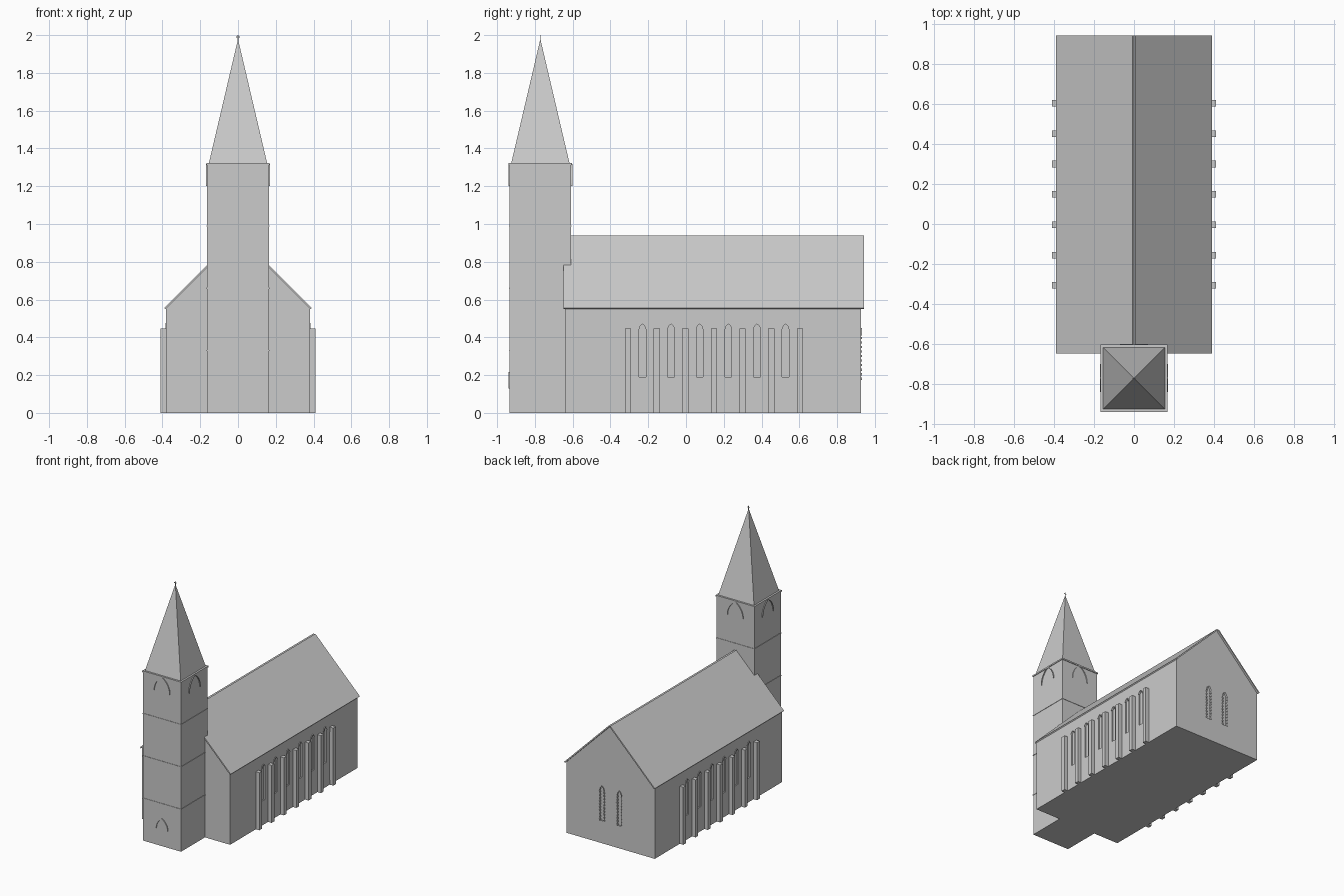
import bpy, bmesh, math
from mathutils import Vector, Matrix

if "Cube" in bpy.data.objects:
    bpy.data.objects.remove(bpy.data.objects["Cube"])

stone = bpy.data.materials.new("grey stone")
stone.diffuse_color = (0.6, 0.6, 0.6, 1)
stone.use_nodes = True
stone.node_tree.nodes["Principled BSDF"].inputs["Base Color"].default_value = stone.diffuse_color


def make(name, bm):
    bmesh.ops.recalc_face_normals(bm, faces=bm.faces)
    me = bpy.data.meshes.new(name)
    bm.to_mesh(me)
    bm.free()
    me.materials.append(stone)
    ob = bpy.data.objects.new(name, me)
    bpy.context.collection.objects.link(ob)
    return ob


def add_box(bm, x0, x1, y0, y1, z0, z1):
    m = Matrix.Translation(((x0 + x1) / 2, (y0 + y1) / 2, (z0 + z1) / 2))
    m = m @ Matrix.Diagonal((x1 - x0, y1 - y0, z1 - z0, 1))
    bmesh.ops.create_cube(bm, size=1, matrix=m)


def add_prism(bm, pts, depth):
    """Extrude a closed outline of 3D points along the vector depth."""
    f = bm.faces.new([bm.verts.new(p) for p in pts])
    ext = bmesh.ops.extrude_face_region(bm, geom=[f])["geom"]
    bmesh.ops.translate(bm, vec=depth, verts=[v for v in ext if isinstance(v, bmesh.types.BMVert)])


def arch(w, h, n=8):
    """Pointed arch as (u, v) points, half width w and height h."""
    r = (w * w + h * h) / (2 * w)
    a = math.asin(h / r)
    right = [(w - r + r * math.cos(a * i / n), r * math.sin(a * i / n)) for i in range(n + 1)]
    return right + [(-u, v) for u, v in right[-2::-1]]


def add_hood(bm, centre, out, w, h, t=0.005, d=0.007):
    """Thin pointed-arch moulding standing proud of a wall facing out."""
    c, o = Vector(centre), Vector(out)
    side = Vector((0, 0, 1)).cross(o)
    ring = arch(w, h) + arch(w - t, h - t)[::-1]
    n = len(ring)
    base = c - o * 0.002
    vs = [[bm.verts.new(base + side * u + Vector((0, 0, v)) + o * k) for u, v in ring] for k in (0, d)]
    for i in range(n):
        j = (i + 1) % n
        bm.faces.new((vs[0][i], vs[0][j], vs[1][j], vs[1][i]))
    for row in vs:
        for i in range(n // 2 - 1):
            bm.faces.new((row[i], row[i + 1], row[n - 2 - i], row[n - 1 - i]))


def add_opening(bm, centre, out, w, h, spring, depth):
    """Pointed window solid used to cut a shallow niche."""
    c, o = Vector(centre), Vector(out)
    side = Vector((0, 0, 1)).cross(o)
    outline = [(w, -spring)] + arch(w, h) + [(-w, -spring)]
    add_prism(bm, [c - o * depth + side * u + Vector((0, 0, v)) for u, v in outline], o * (depth + 0.02))


TY, TW = -0.771, 0.163          # tower centre and half width
bays = [-0.307 + 0.1517 * i for i in range(7)]

# nave with gables
bm = bmesh.new()
gable = [(-0.38, 0), (0.38, 0), (0.38, 0.553), (0, 0.932), (-0.38, 0.553)]
add_prism(bm, [(x, -0.64, z) for x, z in gable], Vector((0, 1.567, 0)))
nave = make("nave", bm)

# niches for side and rear windows
bm = bmesh.new()
for s in (-1, 1):
    for y in bays[:-1]:
        add_opening(bm, (s * 0.38, y + 0.076, 0.445), (s, 0, 0), 0.018, 0.025, 0.255, 0.01)
    add_opening(bm, (s * 0.075, 0.927, 0.41), (0, 1, 0), 0.018, 0.035, 0.235, 0.01)
cutter = make("window_cutter", bm)
cutter.hide_render = True
cutter.hide_viewport = True
cutter.display_type = 'WIRE'
mod = nave.modifiers.new("windows", 'BOOLEAN')
mod.object = cutter
mod.operation = 'DIFFERENCE'
mod.solver = 'EXACT'

# roof slabs, square-ended at the ridge
bm = bmesh.new()
for s in (-1, 1):
    prof = [(0, 0.933), (0.007, 0.94), (0.391, 0.556), (0.384, 0.549)]
    add_prism(bm, [(s * x, -0.648, z) for x, z in prof], Vector((0, 1.59, 0)))
make("nave_roof", bm)

# buttresses
bm = bmesh.new()
for s in (-1, 1):
    for y in bays:
        add_box(bm, *sorted((s * 0.375, s * 0.41)), y - 0.0165, y + 0.0165, 0, 0.448)
make("buttresses", bm)

# window hoods
bm = bmesh.new()
for s in (-1, 1):
    for y in bays[:-1]:
        add_hood(bm, (s * 0.38, y + 0.076, 0.445), (s, 0, 0), 0.021, 0.03)
make("side_window_hoods", bm)

# rear windows: toothed surround
bm = bmesh.new()
for s in (-1, 1):
    x = s * 0.075
    add_hood(bm, (x, 0.927, 0.41), (0, 1, 0), 0.022, 0.04)
    for i in range(10):
        z = 0.175 + 0.024 * i
        for e in (-1, 1):
            add_box(bm, *sorted((x + e * 0.016, x + e * 0.024)), 0.915, 0.932, z, z + 0.012)
make("rear_window_surrounds", bm)

# tower, string courses and cornice
bm = bmesh.new()
add_box(bm, -TW, TW, TY - TW, TY + TW, 0, 1.315)
make("tower", bm)
bm = bmesh.new()
for z in (0.33, 0.66, 0.99):
    w = TW + 0.003
    add_box(bm, -w, w, TY - w, TY + w, z - 0.003, z + 0.003)
w = TW + 0.005
add_box(bm, -w, w, TY - w, TY + w, 1.313, 1.324)
make("tower_bands", bm)

# belfry arches on four sides and door arch
bm = bmesh.new()
for o in ((1, 0, 0), (-1, 0, 0), (0, 1, 0), (0, -1, 0)):
    add_hood(bm, Vector((0, TY, 1.20)) + Vector(o) * TW, o, 0.07, 0.118, d=0.009)
make("belfry_arches", bm)
bm = bmesh.new()
add_hood(bm, (0, TY - TW, 0.13), (0, -1, 0), 0.052, 0.086, d=0.009)
make("door_arch", bm)

# spire
bm = bmesh.new()
m = Matrix.Translation((0, TY, 1.651)) @ Matrix.Rotation(math.pi / 4, 4, 'Z')
bmesh.ops.create_cone(bm, cap_ends=True, segments=4, radius1=0.154 * math.sqrt(2), radius2=0,
                      depth=0.656, matrix=m)
make("spire", bm)

# spire cross
bm = bmesh.new()
add_box(bm, -0.002, 0.002, TY - 0.002, TY + 0.002, 1.96, 2.0)
add_box(bm, -0.01, 0.01, TY - 0.002, TY + 0.002, 1.988, 1.992)
make("spire_cross", bm)
